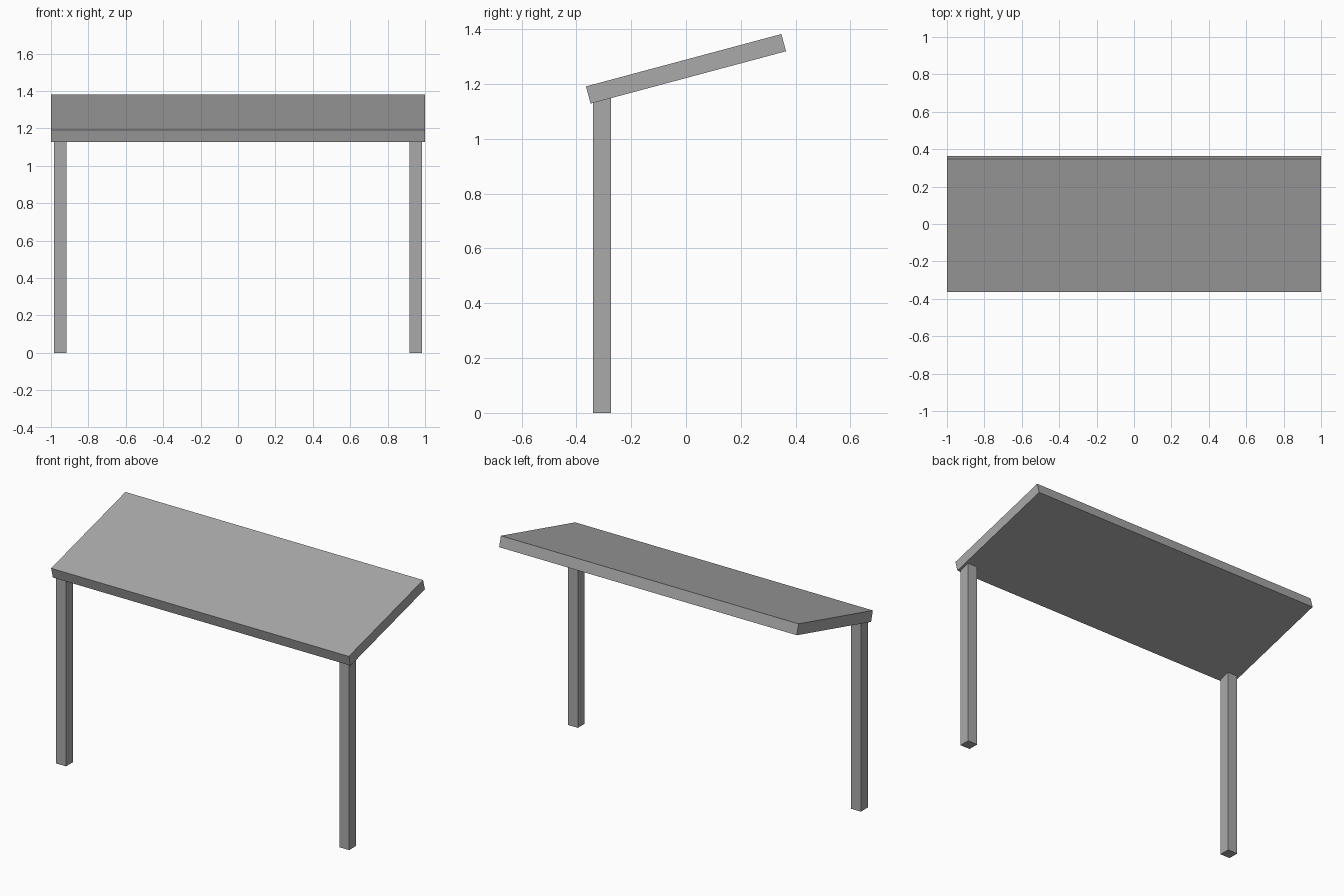
import bpy
import math

cube = bpy.data.objects.get("Cube")
if cube:
    bpy.data.objects.remove(cube, do_unlink=True)

# Single plain grey
grey = bpy.data.materials.new("plain grey")
grey.use_nodes = True
colour = (0.4, 0.4, 0.4, 1)
grey.diffuse_color = colour
grey.node_tree.nodes["Principled BSDF"].inputs["Base Color"].default_value = colour


def box(name, size, centre, tilt=0):
    """Flat-sided box, tilted about the x axis."""
    bpy.ops.mesh.primitive_cube_add(size=1, location=centre)
    obj = bpy.context.object
    obj.name = name
    obj.scale = size
    bpy.ops.object.transform_apply(location=False, rotation=False, scale=True)
    obj.rotation_euler.x = math.radians(tilt)
    obj.data.materials.append(grey)
    return obj


# Sloping roof slab, raised at the back
box("roof_slab", (2, 0.738, 0.065), (0, 0, 1.255), tilt=15)

# Two posts under the low front edge, their tops buried in the slab
POST, TOP = 0.066, 1.16
for side, x in (("left", 0.951), ("right", -0.951)):
    box(side + "_post", (POST, POST, TOP), (x, -0.306, TOP / 2))
